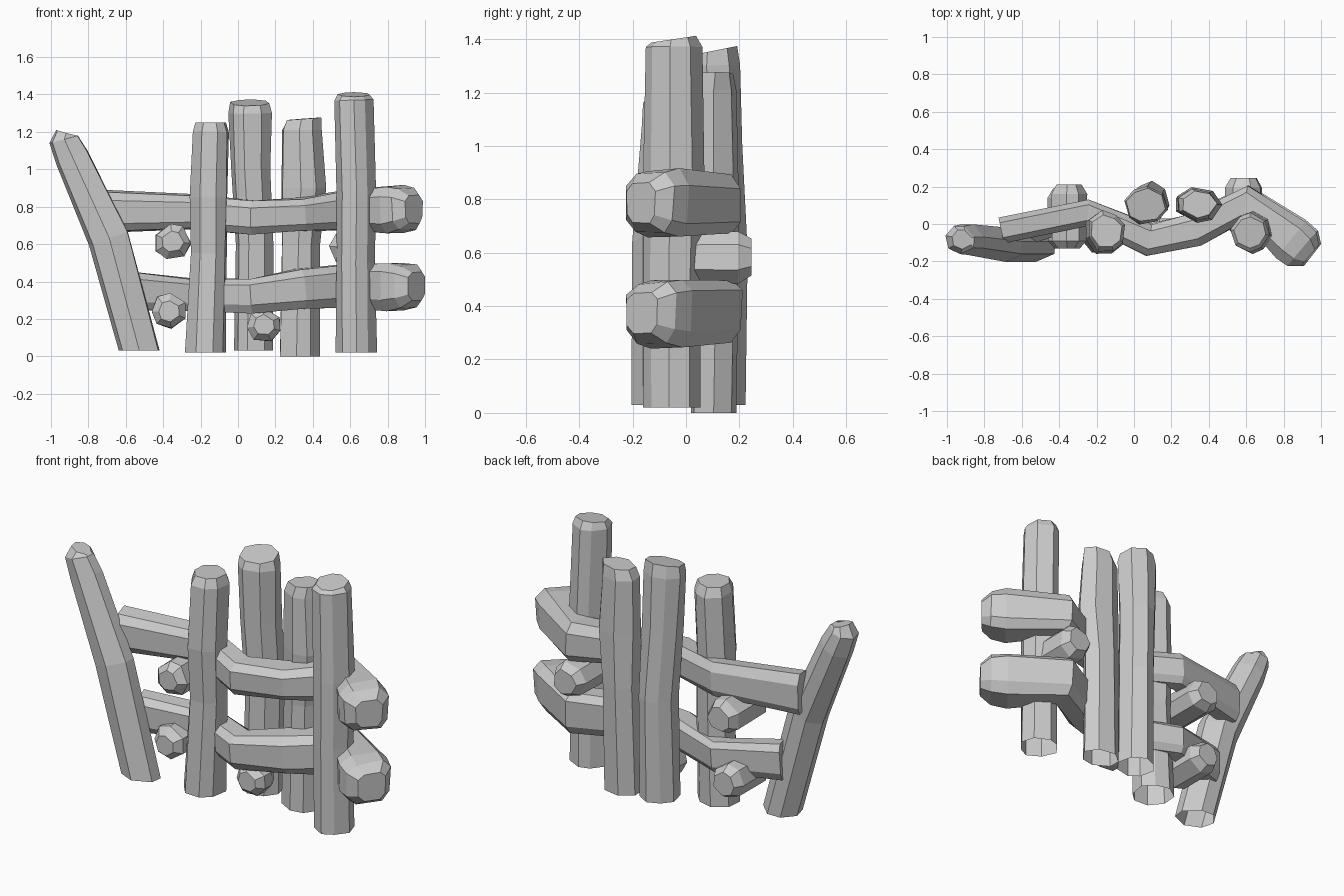
import bpy, bmesh, math, random
from mathutils import Vector

cube = bpy.data.objects.get("Cube")
if cube:
    bpy.data.objects.remove(cube, do_unlink=True)

grey = bpy.data.materials.new("weathered grey wood")
grey.use_nodes = True
grey.diffuse_color = (0.6, 0.6, 0.6, 1)
grey.node_tree.nodes["Principled BSDF"].inputs["Base Color"].default_value = (0.6, 0.6, 0.6, 1)
Z = Vector((0, 0, 1))
Y = Vector((0, 1, 0))


def log(name, stations, up, sides=7, seed=1, tilt=(0, 0), post=False, boxy=False):
    """Faceted log swept through stations of (x, y, z, half width, half height)."""
    rng = random.Random(seed)
    bm = bmesh.new()
    phase = 0.5 if boxy else rng.uniform(0, 1)
    wander = 0.05 if boxy else 0.18
    grain = [(rng.uniform(-wander, wander), rng.uniform(.95, 1.06)) for _ in range(sides)]
    pts = [Vector(s[:3]) for s in stations]
    last = len(pts) - 1
    rings = []
    for i, (p, s) in enumerate(zip(pts, stations)):
        t = (pts[min(i + 1, last)] - pts[max(i - 1, 0)]).normalized()
        if post and i == 0:
            t = Z
        u = t.cross(up).normalized()
        v = u.cross(t)
        ring = []
        for k, (da, scale) in enumerate(grain):
            a = (k + phase + da) * math.tau / sides
            r = scale * rng.uniform(.96, 1.04) * 1.04
            if boxy:  # pull corners outwards for a squared timber
                a += 0.15 * math.sin(4 * a)
                r /= (math.cos(a) ** 4 + math.sin(a) ** 4) ** 0.25
            off = u * math.cos(a) * s[3] * r + v * math.sin(a) * s[4] * r
            if i == last:
                off += t * (off.x * tilt[0] + off.y * tilt[1])
            ring.append(bm.verts.new(p + off))
        rings.append(ring)
    for a, b in zip(rings, rings[1:]):
        for k in range(sides):
            n = (k + 1) % sides
            bm.faces.new((a[k], a[n], b[n], b[k]))
    foot = bm.faces.new(rings[0][::-1])
    bm.faces.new(rings[-1])
    bmesh.ops.recalc_face_normals(bm, faces=bm.faces)
    if post:  # posts are open underneath
        bmesh.ops.delete(bm, geom=[foot], context='FACES_ONLY')
    mesh = bpy.data.meshes.new(name)
    bm.to_mesh(mesh)
    bm.free()
    mesh.materials.append(grey)
    bpy.context.collection.objects.link(bpy.data.objects.new(name, mesh))


# Upright posts
log("leaning_post", [(-.53, -.105, .03, .11, .09), (-.69, -.105, .63, .11, .09),
    (-.885, -.08, 1.06, .09, .08), (-.93, -.08, 1.16, .078, .075), (-.92, -.08, 1.195, .055, .05)],
    Y, 7, 3, post=True)
log("left_front_post", [(-.18, -.05, .02, .108, .11), (-.16, -.04, .55, .098, .1),
    (-.16, -.05, .85, .1, .11), (-.15, -.04, 1.2, .1, .11), (-.15, -.04, 1.25, .08, .085)],
    Y, 8, 5, post=True)
log("middle_back_post", [(.08, .11, .03, .108, .1), (.085, .12, .6, .1, .1),
    (.065, .105, 1.0, .105, .1), (.06, .095, 1.3, .115, .1), (.06, .095, 1.355, .105, .085)],
    Y, 8, 8, tilt=(0, .2), post=True)
log("right_back_post", [(.325, .1, 0, .105, .085), (.335, .11, .6, .1, .09),
    (.35, .1, .9, .115, .095), (.34, .1, 1.21, .1, .085), (.35, .105, 1.27, .085, .07)],
    Y, 7, 11, tilt=(.25, .1), post=True)
log("right_front_post", [(.635, -.05, .02, .105, .1), (.63, -.05, .5, .1, .1),
    (.635, -.045, .87, .1, .11), (.62, -.045, 1.37, .1, .1), (.62, -.045, 1.4, .085, .08)],
    Y, 8, 14, tilt=(0, .15), post=True)

# Rails woven around the posts, with rounded right ends
log("upper_rail", [(-.71, -.035, .77, .068, .11), (-.25, .06, .77, .07, .09),
    (.08, -.085, .74, .082, .09), (.33, -.03, .755, .085, .085), (.6, .11, .78, .095, .105),
    (.84, -.085, .78, .122, .125), (.9, -.135, .785, .115, .11), (.94, -.17, .785, .07, .075)],
    Z, 8, 21, boxy=True)
log("lower_rail", [(-.58, -.045, .35, .062, .1), (-.25, .06, .33, .068, .085),
    (.08, -.085, .325, .082, .09), (.33, -.03, .36, .085, .105), (.6, .11, .38, .095, .115),
    (.84, -.075, .375, .122, .125), (.91, -.13, .375, .115, .11), (.955, -.165, .375, .07, .075)],
    Z, 8, 25, boxy=True)


# Short cross pegs
def peg(name, x, z, front, back, r, seed):
    log(name, [(x, front, z, r * .6, r * .6), (x, front + .04, z, r, r),
        (x, back - .05, z, r, r), (x, back, z, r * .7, r * .7)], Z, 7, seed)


peg("upper_left_peg", -.35, .615, -.13, .21, .095, 31)
peg("lower_left_peg", -.37, .24, -.13, .19, .09, 34)
peg("lower_middle_peg", .14, .165, -.12, .03, .088, 37)
peg("right_peg", .59, .58, -.05, .245, .098, 40)
